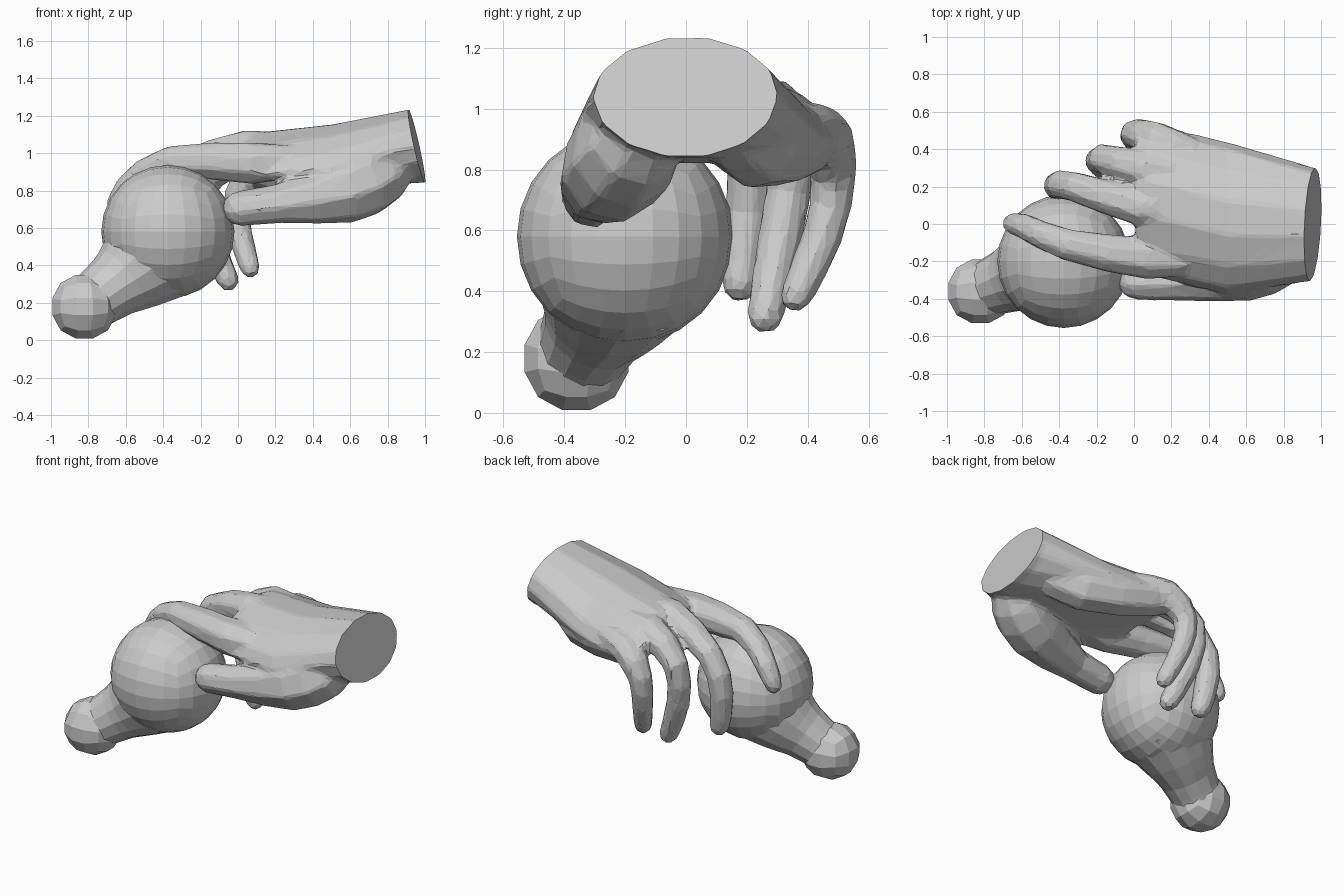
import bpy, bmesh, math
from mathutils import Vector

if "Cube" in bpy.data.objects:
    bpy.data.objects.remove(bpy.data.objects["Cube"])


def finish(name, bm):
    bmesh.ops.recalc_face_normals(bm, faces=bm.faces)
    me = bpy.data.meshes.new(name)
    bm.to_mesh(me)
    bm.free()
    ob = bpy.data.objects.new(name, me)
    bpy.context.collection.objects.link(ob)
    return ob


def skin(bm, rings):
    """Bridge a list of closed point rings and cap both ends."""
    loops = [[bm.verts.new(p) for p in r] for r in rings]
    n = len(loops[0])
    for a, b in zip(loops, loops[1:]):
        for i in range(n):
            j = (i + 1) % n
            bm.faces.new((a[i], a[j], b[j], b[i]))
    bm.faces.new(loops[0])
    bm.faces.new(loops[-1])


def smooth_path(path):
    """Add a spline midpoint between neighbouring path entries."""
    q = [Vector(p) for p in path]
    out = [q[0]]
    for i in range(len(q) - 1):
        a, d = q[max(i - 1, 0)], q[min(i + 2, len(q) - 1)]
        out += [(q[i] + q[i + 1]) * 0.5625 - (a + d) * 0.0625, q[i + 1]]
    return out


def tube(bm, path, sides=8, round_tip=True):
    """Tapered limb: path entries are (x, y, z, radius)."""
    path = smooth_path(path)
    pts = [Vector(p[:3]) for p in path]
    rad = [p[3] for p in path]
    if round_tip:
        d = (pts[-1] - pts[-2]).normalized()
        end, r = pts[-1], rad[-1]
        pts[-1] = end - d * r * 0.9
        pts += [end - d * r * 0.35, end]
        rad += [r * 0.8, r * 0.35]
    rings, u = [], Vector((0, 1, 0.01))
    for i, p in enumerate(pts):
        t = (pts[min(i + 1, len(pts) - 1)] - pts[max(i - 1, 0)]).normalized()
        u = (u - t * u.dot(t)).normalized()
        v = t.cross(u)
        rings.append([p + rad[i] * (u * math.cos(a) + v * math.sin(a))
                      for a in (math.tau * (k + 0.5) / sides for k in range(sides))])
    skin(bm, rings)


def quad_sphere(name, centre, r, cuts):
    bm = bmesh.new()
    bmesh.ops.create_cube(bm, size=2)
    bmesh.ops.subdivide_edges(bm, edges=bm.edges[:], cuts=cuts, use_grid_fill=True)
    for v in bm.verts:
        q = Vector([math.tan(c * math.pi / 4) for c in v.co])
        v.co = Vector(centre) + q.normalized() * r
    return finish(name, bm)


# Round handle: ball, flared neck and end knob
quad_sphere("ball", (-0.375, -0.20, 0.58), 0.356, 5)
quad_sphere("knob", (-0.822, -0.36, 0.179), 0.182, 2)
bm = bmesh.new()
tube(bm, [(-0.41, -0.21, 0.50, 0.31), (-0.57, -0.26, 0.36, 0.225),
          (-0.67, -0.30, 0.285, 0.175), (-0.80, -0.35, 0.19, 0.15)], 14, False)
finish("neck", bm)

# Palm and wrist: (x, y centre, half width, mid height, arch drop, half thickness)
hand = bmesh.new()
sections = [(1.12, 0.00, 0.28, 1.06, 0.00, 0.21),
            (0.955, 0.00, 0.305, 1.04, 0.00, 0.205),
            (0.50, 0.03, 0.41, 0.99, 0.08, 0.17),
            (0.08, 0.13, 0.41, 1.00, 0.12, 0.115),
            (0.01, 0.14, 0.36, 1.00, 0.11, 0.08)]
angles = [math.tau * k / 14 for k in range(14)]
skin(hand, [[(x, y + w * math.cos(a), z - arch * math.cos(a) ** 2 + t * math.sin(a))
             for a in angles] for x, y, w, z, arch, t in sections])

# Heel of the palm and thumb
tube(hand, [(0.85, 0.10, 0.98, 0.11), (0.60, 0.23, 0.88, 0.145),
            (0.20, 0.38, 0.90, 0.125), (0.05, 0.42, 0.92, 0.08)])
tube(hand, [(0.90, -0.10, 0.99, 0.08), (0.78, -0.17, 0.89, 0.165),
            (0.58, -0.24, 0.80, 0.18), (0.22, -0.305, 0.73, 0.108),
            (-0.08, -0.31, 0.695, 0.098)])

# Index, middle, ring and little finger, knuckle to tip
fingers = [
    [(0.35, -0.18, 0.96, 0.08), (0.08, -0.185, 0.945, 0.118), (-0.36, -0.11, 0.955, 0.088),
     (-0.59, -0.01, 0.82, 0.07), (-0.67, 0.00, 0.66, 0.055)],
    [(0.30, 0.07, 1.01, 0.08), (0.05, 0.085, 1.025, 0.105), (-0.32, 0.20, 0.90, 0.083),
     (-0.41, 0.205, 0.66, 0.077), (-0.36, 0.17, 0.37, 0.065)],
    [(0.30, 0.26, 0.99, 0.08), (0.06, 0.29, 0.995, 0.105), (-0.17, 0.35, 0.85, 0.081),
     (-0.16, 0.31, 0.58, 0.076), (-0.03, 0.25, 0.268, 0.062)],
    [(0.32, 0.38, 0.94, 0.08), (0.12, 0.45, 0.91, 0.10), (0.00, 0.485, 0.77, 0.077),
     (0.01, 0.445, 0.57, 0.068), (0.08, 0.34, 0.34, 0.056)],
]
for path in fingers:
    tube(hand, path)
blend = finish("hand_blend", hand)

# Fuse the parts into one faceted skin
m = blend.modifiers.new("fuse", 'REMESH')
m.mode = 'VOXEL'
m.voxel_size = 0.017
m = blend.modifiers.new("soften", 'SMOOTH')
m.factor = 0.5
m.iterations = 5
m = blend.modifiers.new("facets", 'DECIMATE')
m.ratio = 0.07
bpy.context.view_layer.update()
bm = bmesh.new()
bm.from_object(blend, bpy.context.evaluated_depsgraph_get())
bpy.data.objects.remove(blend)

# Slice the wrist off at a slant and close it
cut = bmesh.ops.bisect_plane(bm, geom=bm.verts[:] + bm.edges[:] + bm.faces[:],
                             plane_co=(0.955, 0, 1.04), plane_no=(1, -0.05, 0.225),
                             clear_outer=True)
rim = [e for e in cut["geom_cut"] if isinstance(e, bmesh.types.BMEdge)]
bmesh.ops.contextual_create(bm, geom=rim)
for f in bm.faces:
    f.smooth = False
finish("hand", bm)
